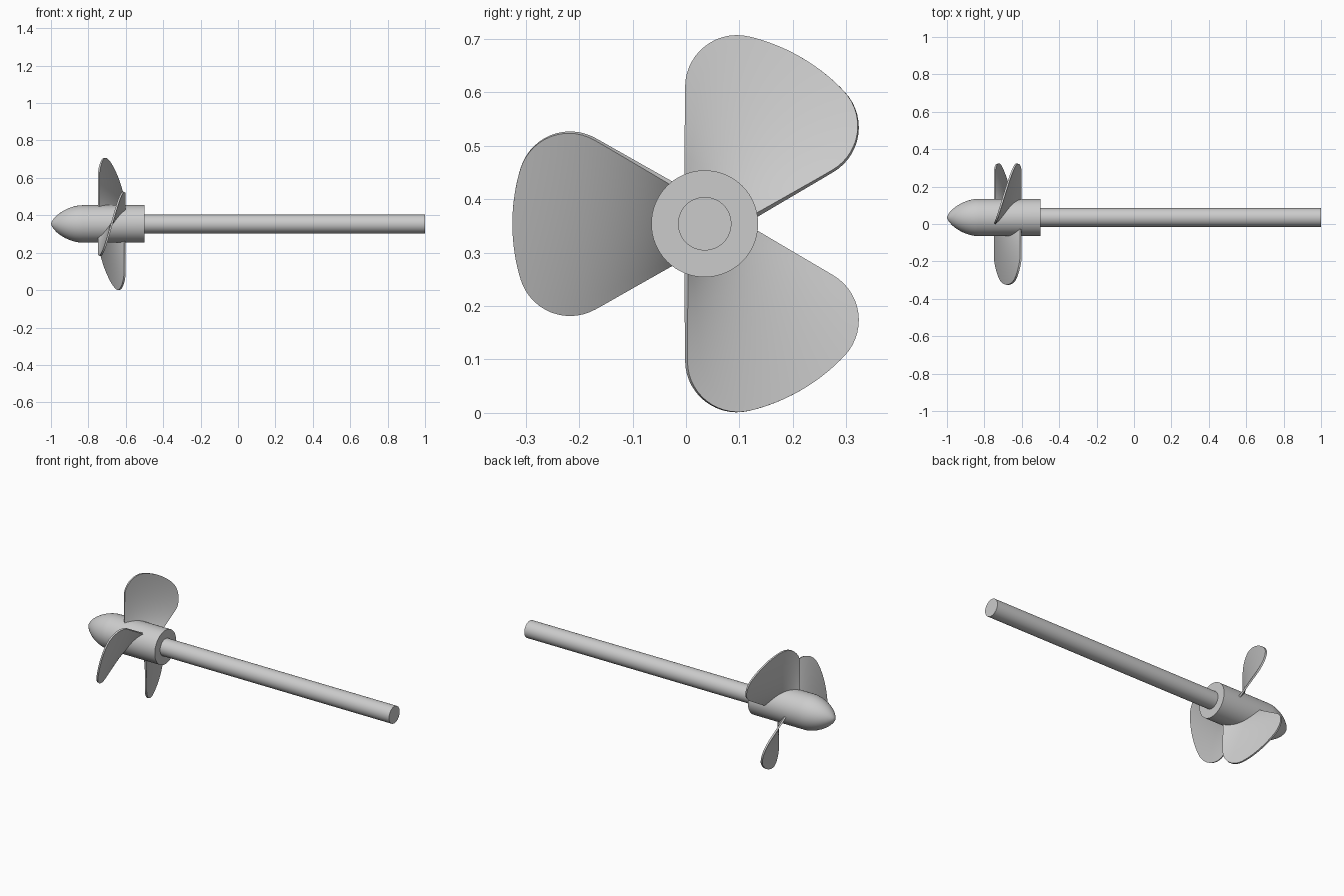
import bpy, bmesh, math
from mathutils import Vector, Matrix

cube = bpy.data.objects.get("Cube")
if cube:
    bpy.data.objects.remove(cube, do_unlink=True)

AXIS = Vector((0, 0.035, 0.354))   # shaft centre line, along x
HUB_R, SHAFT_R = 0.1, 0.05
BLADE_X, HALF_PITCH = -0.675, 0.07  # blade centre and half depth along x
TIP_R = 0.36

metal = bpy.data.materials.new("light_grey_metal")
metal.use_nodes = True
colour = (0.6, 0.6, 0.6, 1)
metal.diffuse_color = colour
metal.node_tree.nodes["Principled BSDF"].inputs["Base Color"].default_value = colour


def finish(name, bm, thickness=0):
    """Turn a bmesh into a smooth-shaded object on the shaft line."""
    bmesh.ops.recalc_face_normals(bm, faces=bm.faces)
    mesh = bpy.data.meshes.new(name)
    bm.to_mesh(mesh)
    bm.free()
    mesh.materials.append(metal)
    obj = bpy.data.objects.new(name, mesh)
    bpy.context.collection.objects.link(obj)
    obj.location = AXIS
    bpy.ops.object.select_all(action='DESELECT')
    obj.select_set(True)
    bpy.context.view_layer.objects.active = obj
    if thickness:
        solid = obj.modifiers.new("thickness", 'SOLIDIFY')
        solid.thickness, solid.offset = thickness, 0
        bpy.ops.object.modifier_apply(modifier=solid.name)
    bpy.ops.object.shade_smooth_by_angle(angle=math.radians(35))
    return obj


def lathe(name, profile):
    """Revolve (x, radius) points about the x axis."""
    bm = bmesh.new()
    verts = [bm.verts.new((x, 0, r)) for x, r in profile]
    edges = [bm.edges.new(pair) for pair in zip(verts, verts[1:])]
    bmesh.ops.spin(bm, geom=verts + edges, cent=(0, 0, 0), axis=(1, 0, 0),
                   angle=math.tau, steps=64)
    bmesh.ops.remove_doubles(bm, verts=bm.verts, dist=1e-5)
    return finish(name, bm)


# Hub with pointed nose, and the long shaft
lathe("hub", [(-1, 0), (-0.995, 0.014), (-0.985, 0.028), (-0.97, 0.044),
              (-0.95, 0.06), (-0.925, 0.075), (-0.9, 0.086), (-0.875, 0.094),
              (-0.85, 0.099), (-0.83, HUB_R), (-0.5, HUB_R), (-0.5, 0)])
lathe("shaft", [(-0.55, 0), (-0.55, SHAFT_R), (1, SHAFT_R), (1, 0)])


def flare(r):
    """Half width of the unrounded blade, widening at 30 degrees."""
    return 0.04 + r * math.tan(math.radians(30))


def blade_outline():
    """(radius, half width): straight side, rounded corner, arc tip."""
    rows = [(r, flare(r)) for r in (0.05 + 0.0155 * i for i in range(10))]
    centre, corner = Vector((0.253, 0.075)), 0.096
    end = math.atan2(centre.y, centre.x)
    start = math.radians(120)
    for i in range(15):
        a = start + (end - start) * i / 14
        rows.append((centre.x + corner * math.cos(a), centre.y + corner * math.sin(a)))
    for i in range(1, 9):
        a = end * (1 - i / 8.2)
        rows.append((TIP_R * math.cos(a), TIP_R * math.sin(a)))
    return rows


# Three twisted blades: straight across, both edges at constant depth
def blade(name, angle):
    bm = bmesh.new()
    steps = 12
    grid = []
    for r, half in blade_outline():
        row = []
        for i in range(steps + 1):
            s = half * (2 * i / steps - 1)
            row.append(bm.verts.new((BLADE_X - HALF_PITCH * s / flare(r), r, s)))
        grid.append(row)
    for a, b in zip(grid, grid[1:]):
        for i in range(steps):
            bm.faces.new((a[i], a[i + 1], b[i + 1], b[i]))
    bmesh.ops.rotate(bm, verts=bm.verts, cent=(0, 0, 0),
                     matrix=Matrix.Rotation(math.radians(angle), 3, 'X'))
    return finish(name, bm, thickness=0.01)


for name, angle in (("upper_blade", 60), ("front_blade", 180), ("lower_blade", 300)):
    blade(name, angle)
